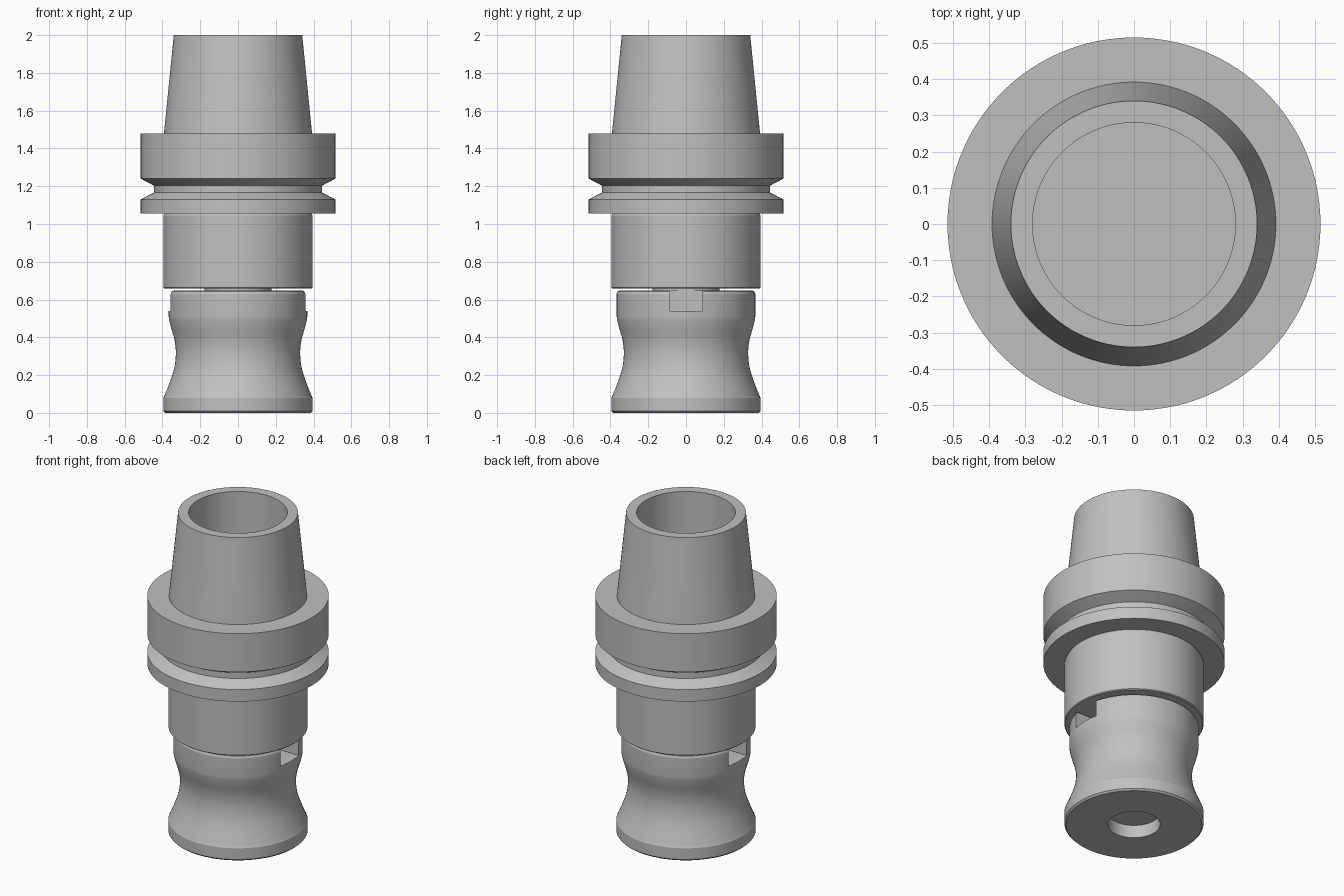
import bpy, bmesh, math

if "Cube" in bpy.data.objects:
    bpy.data.objects.remove(bpy.data.objects["Cube"], do_unlink=True)

steel = bpy.data.materials.new("grey_steel")
steel.use_nodes = True
GREY = (0.53, 0.53, 0.53, 1)
steel.diffuse_color = GREY
steel.node_tree.nodes["Principled BSDF"].inputs["Base Color"].default_value = GREY


def lathe(name, profile, steps=128):
    """Spin an (r, z) profile, listed from bottom axis to top axis, into a solid."""
    bm = bmesh.new()
    verts = [bm.verts.new((r, 0, z)) for r, z in profile]
    edges = [bm.edges.new(pair) for pair in zip(verts, verts[1:])]
    bmesh.ops.spin(bm, geom=verts + edges, cent=(0, 0, 0), axis=(0, 0, 1),
                   angle=math.tau, steps=steps, use_duplicate=False)
    bmesh.ops.remove_doubles(bm, verts=bm.verts, dist=0.0002)
    bmesh.ops.recalc_face_normals(bm, faces=bm.faces)
    mesh = bpy.data.meshes.new(name)
    bm.to_mesh(mesh)
    bm.free()
    mesh.materials.append(steel)
    obj = bpy.data.objects.new(name, mesh)
    bpy.context.collection.objects.link(obj)
    return obj


def smooth(obj):
    bpy.ops.object.select_all(action='DESELECT')
    obj.select_set(True)
    bpy.context.view_layer.objects.active = obj
    bpy.ops.object.shade_smooth_by_angle(angle=math.radians(20))


def blend(points, steps=5):
    """Catmull-Rom curve through the inner points."""
    out = []
    for a, b, c, d in zip(points, points[1:], points[2:], points[3:]):
        for i in range(steps):
            t = i / steps
            out.append(tuple(
                0.5 * (2 * q + (s - p) * t + (2 * p - 5 * q + 4 * s - w) * t * t
                       + (3 * q - p - 3 * s + w) * t ** 3)
                for p, q, s, w in zip(a, b, c, d)))
    return out + [points[-2]]


# Waisted lower body with a shallow bore underneath
waist = blend([(0.41, 0.04), (0.392, 0.085), (0.36, 0.165), (0.337, 0.24), (0.329, 0.32),
               (0.337, 0.39), (0.357, 0.46), (0.367, 0.51), (0.367, 0.56)])
lower_body = lathe("lower_body",
                   [(0, 0.08), (0.148, 0.08), (0.148, 0), (0.385, 0), (0.395, 0.01), (0.395, 0.08)]
                   + waist + [(0.367, 0.63), (0.362, 0.643), (0.35, 0.648), (0, 0.648)])

# Drive slots on both sides of the lower body
for side in (-1, 1):
    bpy.ops.mesh.primitive_cube_add(size=1, location=(side * 0.38, 0, 0.64))
    cutter = bpy.context.object
    cutter.name = "slot_cutter"
    cutter.scale = (0.4, 0.176, 0.2)
    cutter.hide_render = True
    mod = lower_body.modifiers.new("slot", 'BOOLEAN')
    mod.operation = 'DIFFERENCE'
    mod.solver = 'EXACT'
    mod.object = cutter
    bpy.context.view_layer.objects.active = lower_body
    bpy.ops.object.modifier_apply(modifier=mod.name)
    bpy.data.objects.remove(cutter, do_unlink=True)
smooth(lower_body)

# Thin neck in the gap
smooth(lathe("neck", [(0, 0.6), (0.178, 0.6), (0.178, 0.68), (0, 0.68)]))

# Straight shank, grooved flange and hollow taper in one turned piece
smooth(lathe("upper_holder", [
    (0, 0.658), (0.39, 0.658), (0.395, 0.663), (0.395, 1.045), (0.39, 1.055),
    (0.515, 1.055), (0.515, 1.13), (0.445, 1.167), (0.445, 1.203), (0.515, 1.24),
    (0.515, 1.48), (0.392, 1.48), (0.34, 2.0), (0.28, 2.0), (0.28, 1.42), (0, 1.42)]))
